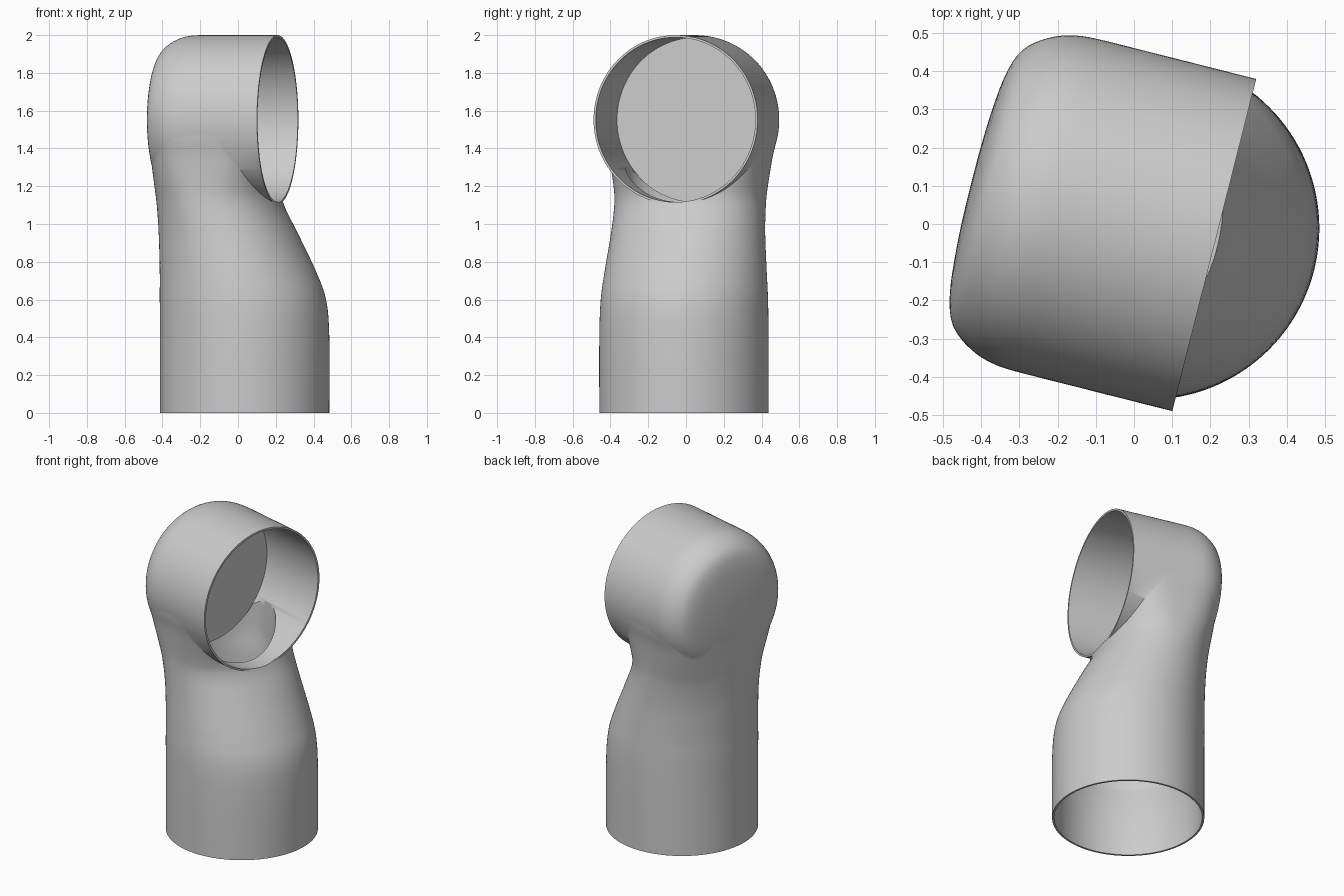
import bpy, bmesh, math
from mathutils import Vector

if "Cube" in bpy.data.objects:
    bpy.data.objects.remove(bpy.data.objects["Cube"], do_unlink=True)

SIDES = 128
R, WALL, AXIS_Z = 0.448, 0.012, 1.552
MOUTH = Vector((0.21, -0.055, 0))
ALONG = Vector((0.97, -0.245, 0)).normalized()   # direction the mouth faces
ACROSS = Vector((-ALONG.y, ALONG.x, 0))
ANGLES = [2 * math.pi * i / SIDES for i in range(SIDES)]

grey = bpy.data.materials.new("light grey plastic")
grey.use_nodes = True
grey.diffuse_color = (0.6, 0.6, 0.6, 1)
grey.node_tree.nodes["Principled BSDF"].inputs["Base Color"].default_value = (0.6, 0.6, 0.6, 1)


def place(s, t, z):
    return MOUTH + ALONG * s + ACROSS * t + Vector((0, 0, z))


def loft(name, rings):
    """Closed solid through rings of points."""
    bm = bmesh.new()
    loops = [[bm.verts.new(p) for p in ring] for ring in rings]
    for a, b in zip(loops, loops[1:]):
        for i in range(SIDES):
            j = (i + 1) % SIDES
            bm.faces.new((a[i], a[j], b[j], b[i]))
    bm.faces.new(loops[0])
    bm.faces.new(loops[-1])
    bmesh.ops.recalc_face_normals(bm, faces=bm.faces[:])
    mesh = bpy.data.meshes.new(name)
    bm.to_mesh(mesh)
    bm.free()
    mesh.materials.append(grey)
    obj = bpy.data.objects.new(name, mesh)
    bpy.context.collection.objects.link(obj)
    return obj


def tube(name, profile):
    """Revolve (distance, radius) pairs around the mouth axis."""
    return loft(name, [[place(s, r * math.cos(a), AXIS_Z + r * math.sin(a)) for a in ANGLES]
                       for s, r in profile])


def section(z, front, back, half, power):
    """Oval cross-section that gets squarer as the power grows."""
    mid, reach, e = (front + back) / 2, (front - back) / 2, 2 / power
    return [place(mid + reach * math.copysign(abs(math.cos(a)) ** e, math.cos(a)),
                  half * math.copysign(abs(math.sin(a)) ** e, math.sin(a)), z) for a in ANGLES]


def smooth_keys(keys, steps=6):
    """Catmull-Rom interpolation between key sections."""
    out = []
    for i in range(len(keys) - 1):
        p = [keys[max(i - 1, 0)], keys[i], keys[i + 1], keys[min(i + 2, len(keys) - 1)]]
        for k in range(steps):
            u = k / steps
            out.append([0.5 * (2 * b + (c - a) * u + (2 * a - 5 * b + 4 * c - d) * u * u
                               + (3 * b - a - 3 * c + d) * u ** 3) for a, b, c, d in zip(*p)])
    return out + [keys[-1]]


def boolean(target, tool, operation):
    mod = target.modifiers.new(operation, "BOOLEAN")
    mod.operation, mod.object, mod.solver = operation, tool, "EXACT"
    bpy.context.view_layer.objects.active = target
    bpy.ops.object.modifier_apply(modifier=mod.name)
    bpy.data.objects.remove(tool, do_unlink=True)


# Upright column: height, front, back, half width, squareness
column_keys = [
    (0.0, 0.268, -0.628, 0.448, 2), (0.4, 0.268, -0.628, 0.448, 2), (0.6, 0.25, -0.63, 0.443, 2),
    (0.75, 0.195, -0.63, 0.43, 2), (0.95, 0.095, -0.634, 0.41, 2.05), (1.1, 0.015, -0.64, 0.402, 2.2),
    (1.2, -0.008, -0.645, 0.405, 2.5), (1.35, -0.006, -0.65, 0.42, 3.2),
    (1.45, -0.006, -0.652, 0.438, 3.7), (1.55, -0.006, -0.652, 0.447, 4)]
body = loft("pipe_elbow", [section(*k) for k in smooth_keys(column_keys)])

# Side outlet with a rounded closed back
dome = [(-0.40, R), (-0.47, 0.445), (-0.53, 0.43), (-0.585, 0.398), (-0.62, 0.357),
        (-0.64, 0.29), (-0.65, 0.2), (-0.655, 0.1), (-0.656, 0.02)]
boolean(body, tube("outlet", [(0, R)] + smooth_keys(dome, 3)), "UNION")

# Hollow interior: outlet bore, then foot socket tapering into the passage
bore = R - WALL
boolean(body, tube("outlet_bore", [(0.1, bore), (-0.46, bore)]), "DIFFERENCE")
socket = [section(z, 0.268 - WALL, -0.628 + WALL, bore, 2) for z in (-0.1, 0.35)]
passage_keys = [(0.414, 0.218, -0.578, 0.398, 2), (0.6, 0.19, -0.58, 0.393, 2), (0.75, 0.13, -0.58, 0.38, 2),
                (0.95, 0.02, -0.584, 0.36, 2.05), (1.1, -0.1, -0.59, 0.352, 2.1), (1.32, -0.12, -0.59, 0.355, 2.1)]
boolean(body, loft("passage", socket + [section(*k) for k in smooth_keys(passage_keys)]), "DIFFERENCE")

# Flat wall closing the back of the bore
boolean(body, tube("back_wall", [(-0.459, bore + 0.003), (-0.485, bore + 0.003)]), "UNION")

# Smooth shading with crisp rims
bpy.ops.object.select_all(action="DESELECT")
body.select_set(True)
bpy.context.view_layer.objects.active = body
bpy.ops.object.shade_smooth_by_angle(angle=math.radians(40))
